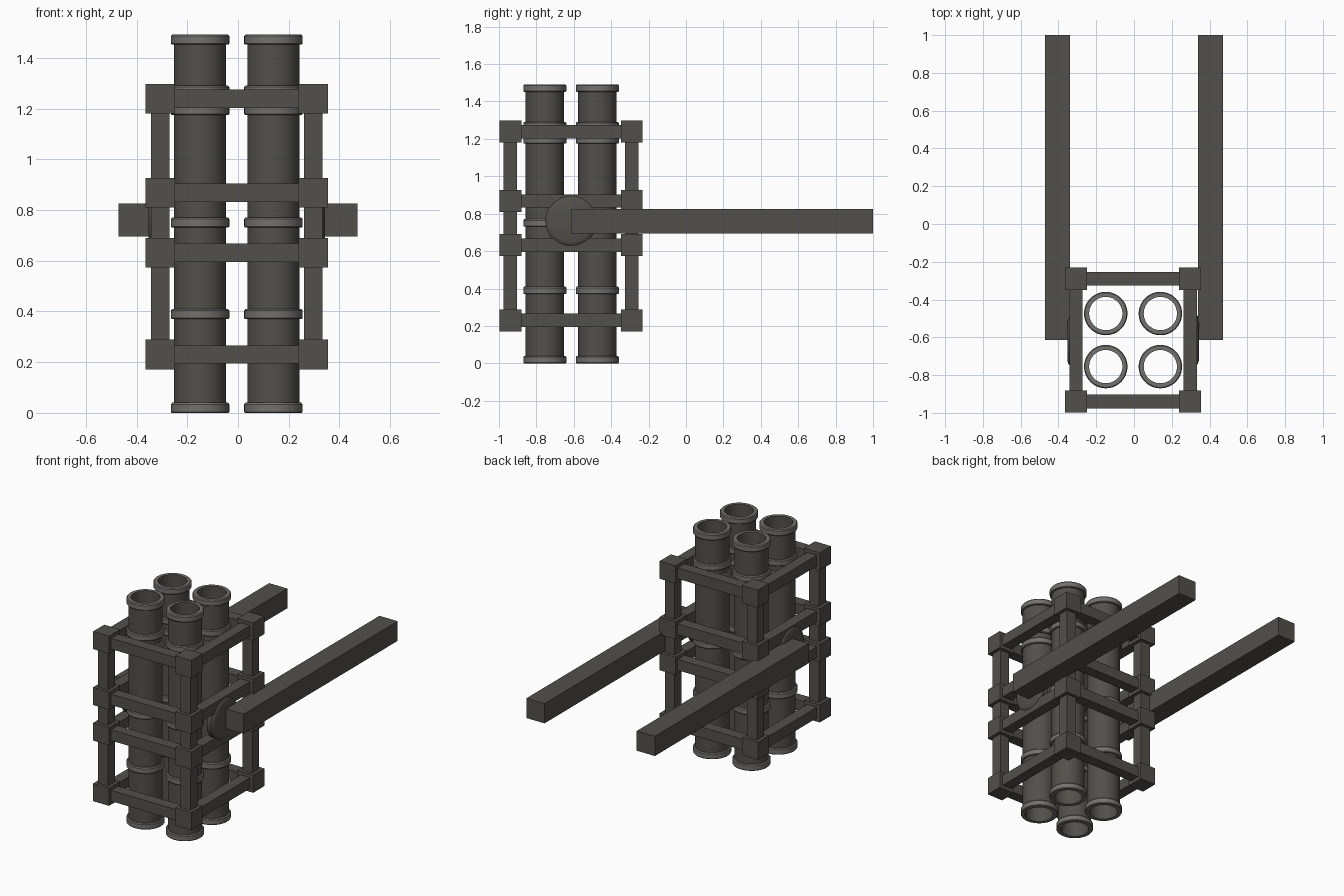
import bpy, bmesh, math

if "Cube" in bpy.data.objects:
    bpy.data.objects.remove(bpy.data.objects["Cube"])

CX = -0.005                      # centre line of frame and tubes
TUBE_X, TUBE_Y = 0.1445, (-0.755, -0.474)
POST_X, POST_Y = 0.302, (-0.939, -0.290)
LEVELS = (0.23, 0.632, 0.868, 1.239)
BEAM, CUBE = 0.073, 0.117


def material(name, rgb):
    m = bpy.data.materials.new(name)
    m.diffuse_color = (*rgb, 1)
    m.use_nodes = True
    m.node_tree.nodes["Principled BSDF"].inputs["Base Color"].default_value = m.diffuse_color
    return m


DARK = material("dark_metal", (0.085, 0.08, 0.07))
LIGHT = material("band_metal", (0.17, 0.165, 0.155))


def mesh(name, v, f):
    me = bpy.data.meshes.new(name)
    me.from_pydata(v, [], f)
    me.materials.append(DARK)
    ob = bpy.data.objects.new(name, me)
    bpy.context.collection.objects.link(ob)
    return ob


def bar(name, c, size):
    v = [(c[0] + i * size[0] / 2, c[1] + j * size[1] / 2, c[2] + k * size[2] / 2)
         for i in (-1, 1) for j in (-1, 1) for k in (-1, 1)]
    f = [(0, 1, 3, 2), (4, 6, 7, 5), (0, 4, 5, 1), (2, 3, 7, 6), (0, 2, 6, 4), (1, 5, 7, 3)]
    return mesh(name, v, f)


def lathe(name, profile, loc, n=48):
    """Revolve a closed (r, z) profile about z."""
    m = len(profile)
    v = [(r * math.cos(2 * math.pi * i / n), r * math.sin(2 * math.pi * i / n), z)
         for i in range(n) for r, z in profile]
    f = [(i * m + j, (i + 1) % n * m + j, (i + 1) % n * m + (j + 1) % m, i * m + (j + 1) % m)
         for i in range(n) for j in range(m)]
    ob = mesh(name, v, f)
    ob.location = loc
    # collapse points on the axis
    bm = bmesh.new()
    bm.from_mesh(ob.data)
    bmesh.ops.remove_doubles(bm, verts=bm.verts, dist=1e-5)
    bmesh.ops.dissolve_degenerate(bm, edges=bm.edges, dist=1e-5)
    bm.to_mesh(ob.data)
    bm.free()
    bpy.ops.object.select_all(action='DESELECT')
    bpy.context.view_layer.objects.active = ob
    ob.select_set(True)
    bpy.ops.object.shade_smooth_by_angle(angle=math.radians(30))
    return ob


# launch tubes: open pipe with raised bands and end lips
R, RB, RI, H = 0.103, 0.115, 0.088, 1.492
outline = [(RI, 0)]
for z in (0, 0.37, 0.731, 1.175, 1.251, H - 0.04):
    outline += [(R, z), (RB - 0.003, z), (RB, z + 0.004), (RB, z + 0.034), (RB - 0.005, z + 0.04), (R, z + 0.04)]
outline += [(RI, H)]
for sx in (-1, 1):
    for y in TUBE_Y:
        tube = lathe("tube", outline, (CX + sx * TUBE_X, y, 0))
        tube.data.materials.append(LIGHT)
        for p in tube.data.polygons:      # lighter bands and rims
            rad = [math.hypot(*tube.data.vertices[i].co.xy) for i in p.vertices]
            if max(rad) > R + 0.002 or (max(rad) - min(rad) > 0.005):
                p.material_index = 1

# cage: posts, corner blocks and horizontal beams
ymid, ylen = sum(POST_Y) / 2, POST_Y[1] - POST_Y[0]
for sx in (-1, 1):
    x = CX + sx * POST_X
    for y in POST_Y:
        bar("cage_post", (x, y, (LEVELS[0] + LEVELS[-1]) / 2), (BEAM, BEAM, LEVELS[-1] - LEVELS[0]))
        for z in LEVELS:
            bar("corner_block", (x, y, z), (CUBE, CUBE, CUBE))
    for z in LEVELS:
        bar("side_beam", (x, ymid, z), (BEAM - 0.002, ylen - BEAM, BEAM - 0.001))
for y in POST_Y:
    for z in LEVELS:
        bar("cross_beam", (CX, y, z), (2 * POST_X - BEAM, BEAM, BEAM - 0.001))

# pivot discs between cage and arms, with a softened outer rim
for sx in (-1, 1):
    disc = lathe("pivot_disc", [(0, 0), (0.138, 0), (0.138, 0.03), (0.128, 0.04), (0.11, 0.046), (0, 0.046)],
                 (CX + sx * 0.302, -0.614, 0.762))
    disc.rotation_euler = (0, sx * math.pi / 2, 0)

# support arms reaching back
for sx in (-1, 1):
    bar("support_arm", (sx * 0.405, 0.193, 0.761), (0.133, 1.614, 0.131))
